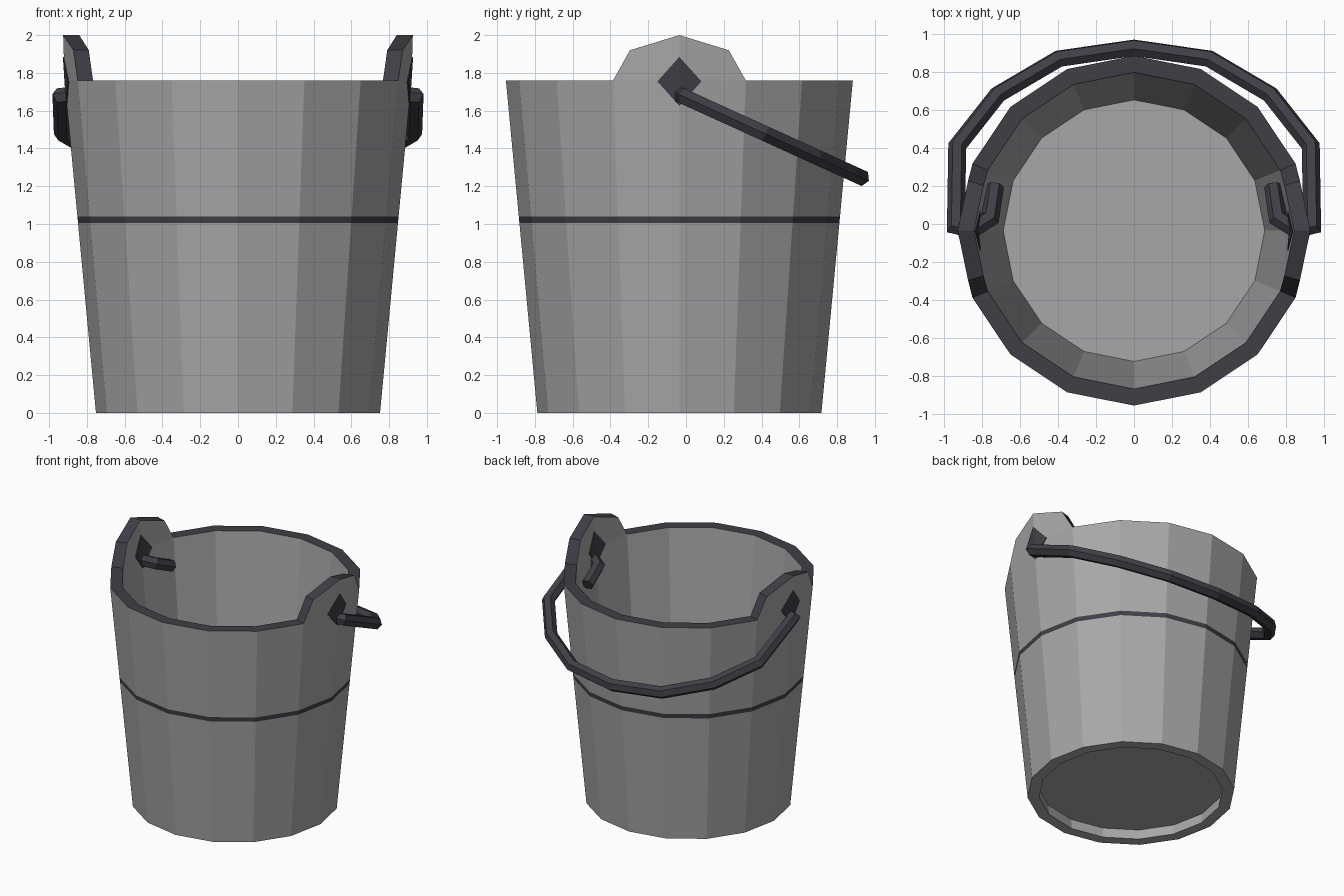
import bpy, bmesh, math
from mathutils import Vector

if "Cube" in bpy.data.objects:
    bpy.data.objects.remove(bpy.data.objects["Cube"])

N, CY, RIM = 16, -0.035, 1.76


def material(name, rgb):
    m = bpy.data.materials.new(name)
    m.diffuse_color = (*rgb, 1)
    m.use_nodes = True
    m.node_tree.nodes["Principled BSDF"].inputs["Base Color"].default_value = m.diffuse_color
    return m


GREY = material("grey metal", (0.39, 0.39, 0.39))
DARK = material("dark trim", (0.05, 0.049, 0.06))


def finish(name, bm, mats):
    bmesh.ops.remove_doubles(bm, verts=bm.verts, dist=1e-5)
    bmesh.ops.recalc_face_normals(bm, faces=bm.faces)
    me = bpy.data.meshes.new(name)
    bm.to_mesh(me)
    bm.free()
    for m in mats:
        me.materials.append(m)
    ob = bpy.data.objects.new(name, me)
    bpy.context.collection.objects.link(ob)
    return ob


def r_out(z):
    return 0.752 + 0.0945 * min(z, RIM) + 0.03 * max(z - RIM, 0)


def r_in(z):
    return 0.668 + 0.0925 * min(z, RIM) + 0.04 * max(z - RIM, 0)


def pt(k, z, rad, off=0.0):
    """Point on the 16-sided wall; fractional k lies along the flat panel."""
    a, f = math.floor(k), k - math.floor(k)
    p = [Vector((math.cos(2 * math.pi * i / N), math.sin(2 * math.pi * i / N), 0)) for i in (a, a + 1)]
    v = p[0].lerp(p[1], f) * (rad(z) + off)
    return Vector((v.x, v.y + CY, z))


def face(bm, pts, mat=0):
    bm.faces.new([bm.verts.new(p) for p in pts]).material_index = mat


# bucket: outer wall with band, rim, inner wall, floor, recessed underside
bm = bmesh.new()
profile = [(0.08, r_in, 0), (0, r_in, 0), (0, r_out, 0), (1.005, r_out, 1),
           (1.04, r_out, 0), (RIM, r_out, 1), (RIM, r_in, 0), (0.2, r_in, 0)]
ear_panels = (0, N - 1, N // 2, N // 2 - 1)
for k in range(N):
    for (z0, f0, mat), (z1, f1, _) in zip(profile, profile[1:]):
        if z0 == z1 == RIM and k in ear_panels:
            continue
        face(bm, [pt(k, z0, f0), pt(k + 1, z0, f0), pt(k + 1, z1, f1), pt(k, z1, f1)], mat)
for z in (0.08, 0.2):
    face(bm, [pt(k, z, r_in) for k in range(N)])

# raised ears on both sides, with dark top edges
for c in (0, N // 2):
    for s in (1, -1):
        edge = [(c, 2.0), (c + 0.74 * s, 1.92), (c + s, RIM)]
        for rad in (r_out, r_in):
            face(bm, [pt(c, RIM, rad)] + [pt(k, z, rad) for k, z in edge])
        for (k0, z0), (k1, z1) in zip(edge, edge[1:]):
            face(bm, [pt(k0, z0, r_out), pt(k1, z1, r_out), pt(k1, z1, r_in), pt(k0, z0, r_in)], 1)
finish("bucket", bm, [GREY, DARK])

# diamond plates on both faces of each ear
bm = bmesh.new()
for c in (0, N // 2):
    for rad, off in ((r_out, 0.005), (r_in, -0.005)):
        for s in (1, -1):
            tri = [(c, 1.885), (c + 0.33 * s, 1.755), (c, 1.625)]
            a = [pt(k, z, rad, off) for k, z in tri]
            b = [pt(k, z, rad) for k, z in tri]
            face(bm, a)
            for i in (0, 1):
                face(bm, [a[i], a[i + 1], b[i + 1], b[i]])
finish("diamond_plates", bm, [DARK])

# bail handle: hexagonal rod in one tilted plane, ends hooked through the ears
half = [(0.73, 0.20), (0.755, 0.03), (0.85, -0.03), (0.935, -0.01),
        (0.928, 0.41), (0.715, 0.68), (0.395, 0.868)]
plan = half + [(0, 0.925)] + [(-x, y) for x, y in reversed(half)]
path = [Vector((x, y, 1.685 - (y - CY) * 0.455)) for x, y in plan]
up = Vector((0, 0.455, 1)).normalized()
bm = bmesh.new()
rings = []
for i, p in enumerate(path):
    d0 = (p - path[i - 1]).normalized() if i else (path[1] - p).normalized()
    d1 = (path[i + 1] - p).normalized() if i < len(path) - 1 else d0
    t = (d0 + d1).normalized()
    side = t.cross(up).normalized() / max(t.dot(d1), 0.75)
    rings.append([bm.verts.new(p + 0.047 * (side * math.cos(j * math.pi / 3) + up * math.sin(j * math.pi / 3)))
                  for j in range(6)])
for a, b in zip(rings, rings[1:]):
    for j in range(6):
        n = (j + 1) % 6
        bm.faces.new((a[j], a[n], b[n], b[j]))
bm.faces.new(rings[0])
bm.faces.new(rings[-1])
finish("handle", bm, [DARK])
